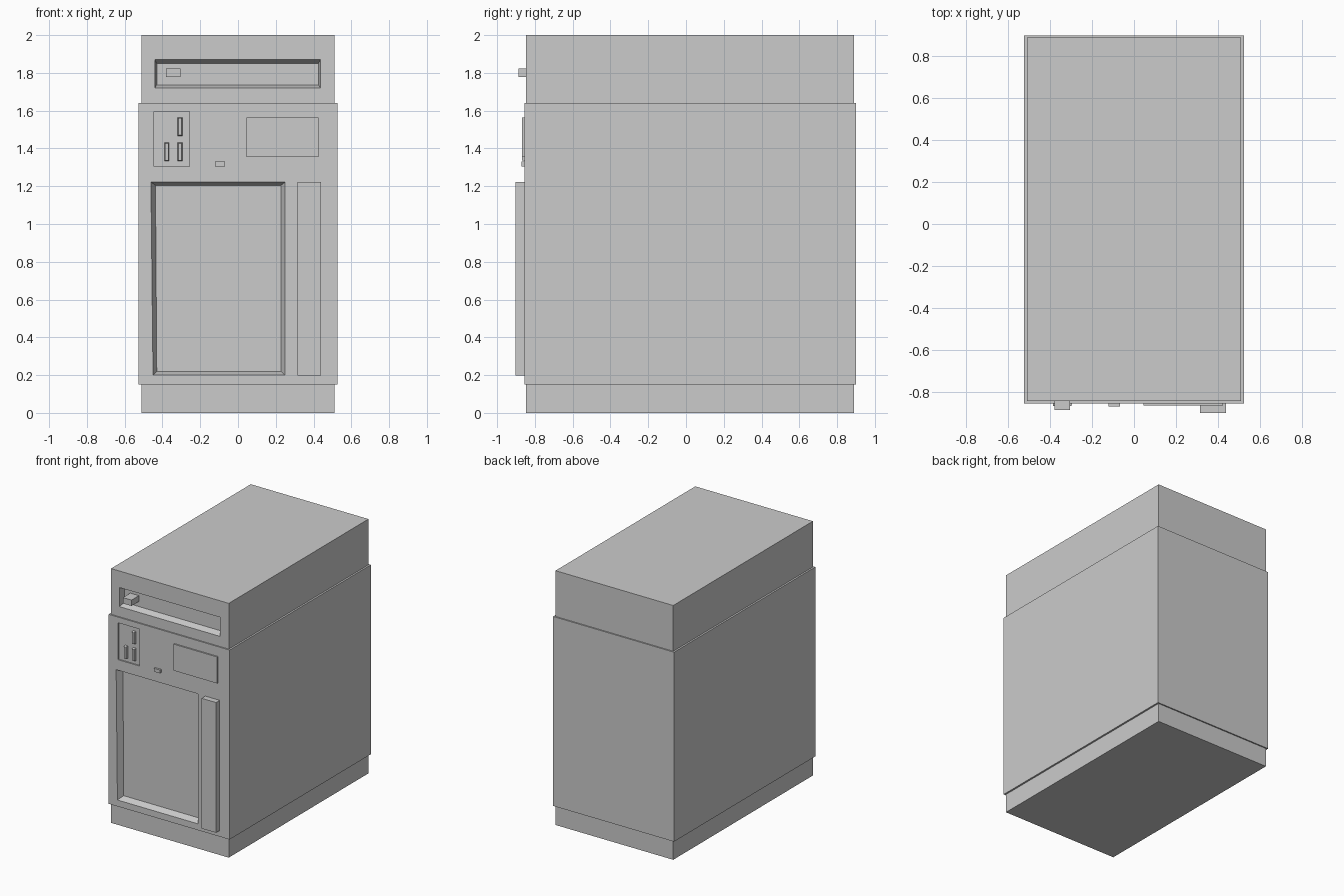
import bpy
import bmesh

if "Cube" in bpy.data.objects:
    bpy.data.objects.remove(bpy.data.objects["Cube"])


def prism(name, front, back, yf, yb):
    """Solid between two xz outlines at y = yf (front) and y = yb (back)."""
    bm = bmesh.new()
    f = [bm.verts.new((x, yf, z)) for x, z in front]
    b = [bm.verts.new((x, yb, z)) for x, z in back]
    bm.faces.new(f)
    bm.faces.new(b[::-1])
    n = len(f)
    for i in range(n):
        j = (i + 1) % n
        bm.faces.new((f[j], f[i], b[i], b[j]))
    bmesh.ops.recalc_face_normals(bm, faces=bm.faces)
    mesh = bpy.data.meshes.new(name)
    bm.to_mesh(mesh)
    bm.free()
    ob = bpy.data.objects.new(name, mesh)
    bpy.context.collection.objects.link(ob)
    return ob


def rect(x0, x1, z0, z1):
    return [(x0, z0), (x1, z0), (x1, z1), (x0, z1)]


def box(name, x0, x1, z0, z1, yf, yb):
    return prism(name, rect(x0, x1, z0, z1), rect(x0, x1, z0, z1), yf, yb)


def recess(body, outer, inner, y_face, depth):
    """Cut a tapered pocket into the front face, then drop the cutter."""
    # Extend the taper a little in front of the face for a clean cut
    e = 0.2
    front = [(o[0] + (o[0] - i[0]) * e, o[1] + (o[1] - i[1]) * e)
             for o, i in zip(outer, inner)]
    cutter = prism("recess_cutter", front, inner, y_face - depth * e, y_face + depth)
    cutter.hide_render = True
    mod = body.modifiers.new("recess", 'BOOLEAN')
    mod.operation = 'DIFFERENCE'
    mod.solver = 'EXACT'
    mod.object = cutter
    deps = bpy.context.evaluated_depsgraph_get()
    body_mesh = bpy.data.meshes.new_from_object(body.evaluated_get(deps))
    body.modifiers.clear()
    body.data = body_mesh
    bpy.data.objects.remove(cutter)


MID, CAP = -0.856, -0.846   # front planes of the main body and of base / top

# Cabinet: plinth, main body, top section
box("plinth", -0.512, 0.512, 0, 0.15, CAP, 0.89)
body = box("main_body", -0.526, 0.526, 0.15, 1.64, MID, 0.90)
top = box("top_section", -0.512, 0.512, 1.64, 2.0, CAP, 0.89)

# Recesses: top slot, door panel, switch panel
recess(top, rect(-0.44, 0.437, 1.72, 1.87), rect(-0.43, 0.425, 1.737, 1.85), CAP, 0.05)
recess(body, [(-0.45, 0.20), (0.25, 0.20), (0.25, 1.222), (-0.461, 1.222)],
       [(-0.43, 0.22), (0.227, 0.22), (0.227, 1.205), (-0.437, 1.205)], MID, 0.05)
panel = rect(-0.445, -0.256, 1.305, 1.595)
recess(body, panel, panel, MID, 0.01)

# Slot knob
box("slot_knob", -0.38, -0.305, 1.777, 1.823, -0.888, CAP + 0.055)

# Switches, slightly tapered
for i, (x, z) in enumerate([(-0.307, 1.515), (-0.307, 1.382), (-0.377, 1.382)]):
    prism(f"switch_{i + 1}", rect(x - 0.009, x + 0.009, z - 0.045, z + 0.045),
          rect(x - 0.013, x + 0.013, z - 0.05, z + 0.05), -0.868, MID + 0.015)

# Display, small latch, door handle
box("display", 0.045, 0.425, 1.355, 1.563, -0.867, MID + 0.01)
box("latch", -0.122, -0.068, 1.304, 1.33, -0.872, MID + 0.01)
box("door_handle", 0.315, 0.44, 0.198, 1.222, -0.902, MID + 0.01)
